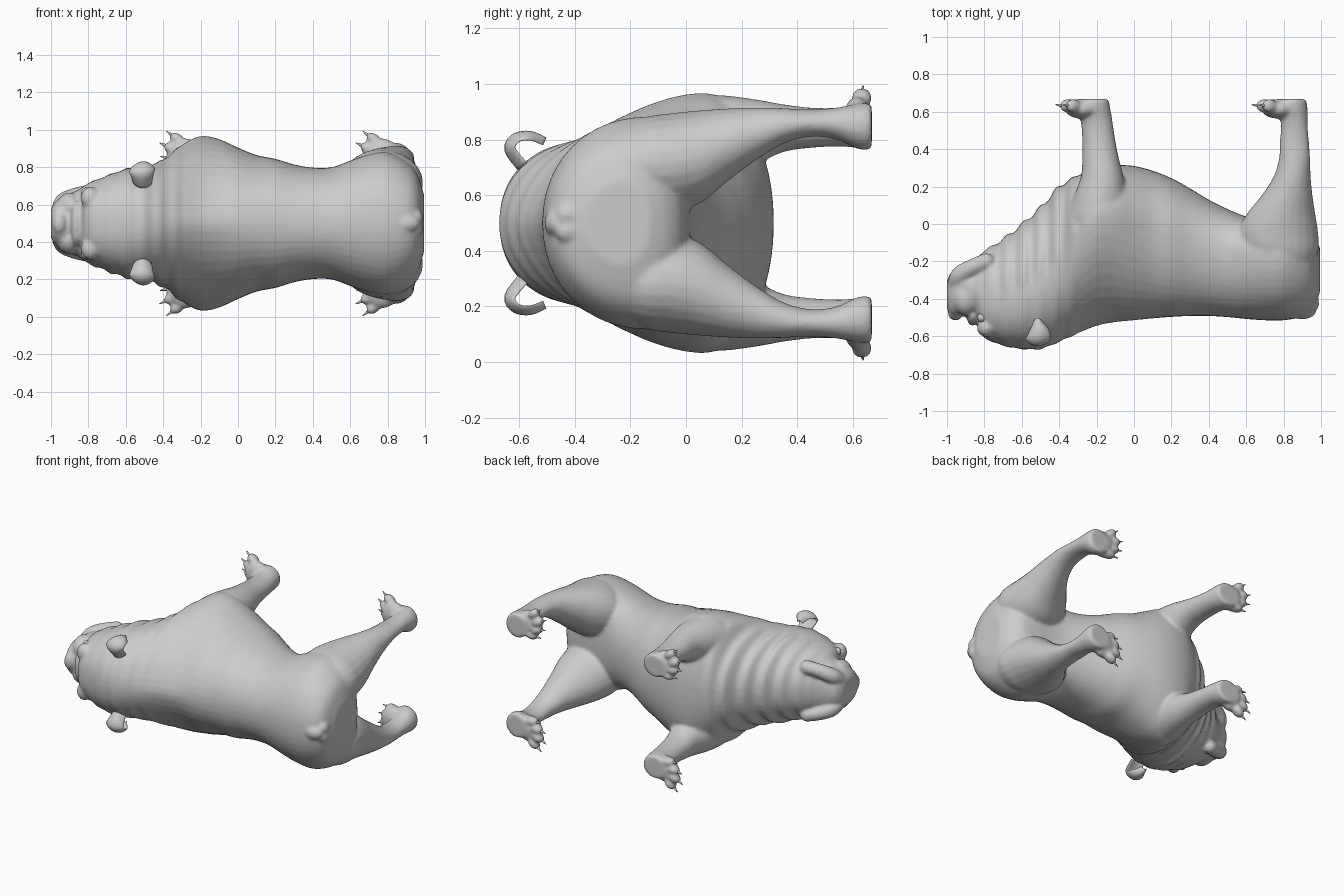
import bpy, bmesh, math
from mathutils import Vector, Matrix

if "Cube" in bpy.data.objects:
    bpy.data.objects.remove(bpy.data.objects["Cube"])

# The dog lies on its side: head at -x, back at -y, feet at +y, mirrored about z = 0.5
MID = 0.5


def spline(rows, sub):
    """Catmull-Rom through rows of numbers."""
    out = []
    for i in range(len(rows) - 1):
        a, b = rows[max(i - 1, 0)], rows[i]
        c, d = rows[i + 1], rows[min(i + 2, len(rows) - 1)]
        for k in range(sub):
            t = k / sub
            out.append([0.5 * (2 * q + (r - p) * t + (2 * p - 5 * q + 4 * r - s) * t * t
                               + (3 * q - p - 3 * r + s) * t ** 3)
                        for p, q, r, s in zip(a, b, c, d)])
    out.append(list(rows[-1]))
    return out


def loft(bm, rings):
    loops = [[bm.verts.new(p) for p in ring] for ring in rings]
    n = len(loops[0])
    faces = []
    for a, b in zip(loops, loops[1:]):
        for i in range(n):
            faces.append(bm.faces.new((a[i], a[(i + 1) % n], b[(i + 1) % n], b[i])))
    faces += [bm.faces.new(loops[0][::-1]), bm.faces.new(loops[-1])]
    bmesh.ops.recalc_face_normals(bm, faces=faces)


def ball(bm, loc, size, rot=0):
    m = Matrix.Translation(loc) @ Matrix.Rotation(rot, 4, 'Y') @ Matrix.Diagonal((*size, 1))
    bmesh.ops.create_uvsphere(bm, u_segments=20, v_segments=12, radius=1, matrix=m)


def power(v, e):
    return math.copysign(abs(v) ** e, v)


def finish(bm, name):
    me = bpy.data.meshes.new(name)
    bm.to_mesh(me)
    bm.free()
    me.polygons.foreach_set("use_smooth", [True] * len(me.polygons))
    ob = bpy.data.objects.new(name, me)
    bpy.context.collection.objects.link(ob)
    return ob


body, claws, eyes, ears = (bmesh.new() for _ in range(4))

# Trunk and head: x, back y, widest y, belly y, half width, roundness of the back
TRUNK = [
    (-1.00, -.45, -.37, -.30, .08, 2.2), (-.97, -.50, -.36, -.25, .12, 2.2),
    (-.90, -.49, -.34, -.22, .16, 2.2), (-.85, -.50, -.36, -.19, .18, 2.2),
    (-.81, -.60, -.38, -.15, .21, 2.3), (-.70, -.65, -.38, -.08, .255, 2.3),
    (-.60, -.668, -.36, 0.0, .29, 2.2), (-.50, -.668, -.30, .09, .305, 2.1),
    (-.40, -.63, -.20, .20, .34, 1.9), (-.30, -.585, -.05, .26, .42, 1.7),
    (-.20, -.545, .05, .30, .467, 1.65), (-.10, -.525, .05, .315, .45, 1.7),
    (0.0, -.515, .02, .31, .405, 1.9), (.10, -.505, -.02, .285, .365, 2.0),
    (.20, -.497, -.06, .245, .345, 2.1), (.30, -.492, -.10, .19, .315, 2.1),
    (.40, -.492, -.13, .13, .298, 2.1), (.50, -.498, -.15, .08, .30, 2.1),
    (.60, -.508, -.15, .04, .335, 2.1), (.70, -.515, -.14, .02, .37, 2.1),
    (.80, -.515, -.14, .01, .38, 2.1), (.90, -.495, -.16, -.01, .33, 2.1),
    (.96, -.45, -.19, -.06, .26, 2.1), (.995, -.36, -.23, -.13, .15, 2.0)]
rings = []
for x, y0, ym, y1, w, e in spline(TRUNK, 6):
    # loose skin folds around the throat and neck
    fade = max(0, 1 - abs((x + .56) / .30) ** 4)
    fold = .016 * fade * math.sin(x * 2 * math.pi / .088)
    ring = []
    for i in range(48):
        a = 2 * math.pi * i / 48
        s, c = math.sin(a), math.cos(a)
        n = e if s < 0 else 2.15
        k = 1 + fold * (2.2 if s > 0 else .6)
        y = ym + (ym - y0 if s < 0 else y1 - ym) * power(s, 2 / n) * k
        ring.append((x, y, MID + w * power(c, 2 / n) * k))
    rings.append(ring)
loft(body, rings)

# Limbs: y, front x, back x, inner and outer distance from the mirror plane
FRONT_LEG = [
    (-.12, -.32, -.06, .15, .36), (0, -.36, -.02, .12, .45), (.12, -.33, -.03, .15, .46),
    (.25, -.285, -.055, .21, .445), (.35, -.277, -.08, .255, .427), (.45, -.277, -.10, .27, .415),
    (.55, -.285, -.115, .275, .415), (.62, -.31, -.127, .27, .43), (.668, -.31, -.135, .275, .43)]
HIND_LEG = [
    (-.28, .65, .93, .08, .33), (-.15, .57, .985, .05, .38), (-.05, .55, .985, .04, .395),
    (.05, .60, .97, .07, .405), (.15, .68, .955, .15, .412), (.25, .745, .945, .225, .415),
    (.35, .775, .942, .285, .413), (.45, .78, .935, .31, .408), (.54, .785, .928, .30, .415),
    (.62, .76, .928, .265, .43), (.668, .76, .92, .265, .43)]
TOES = [(-.105, .085), (-.135, .035), (-.125, -.02), (-.09, -.065)]

for side in (-1, 1):
    def at(x, y, w):
        return Vector((x, y, MID + side * w))

    for rows, paw_x in ((FRONT_LEG, -.22), (HIND_LEG, .83)):
        rings = []
        for y, xa, xb, wa, wb in spline(rows, 4):
            rings.append([at((xa + xb) / 2 + (xb - xa) / 2 * math.cos(a), y,
                             (wa + wb) / 2 + (wb - wa) / 2 * math.sin(a))
                          for a in (2 * math.pi * i / 24 for i in range(24))])
        loft(body, rings)
        # paw, toes and claws
        ball(body, at(paw_x - .06, .615, .365), (.09, .052, .09))
        for j, (dx, dw) in enumerate(TOES):
            p = at(paw_x + dx, .632, .365 + dw)
            aim = Vector((-1, .12, side * (.75 - .28 * j))).normalized()
            ball(body, p, (.045, .037, .03), math.atan2(aim.z, -aim.x))
            m = Matrix.Translation(p + aim * .048 - Vector((0, .002, 0))) \
                @ aim.to_track_quat('Z', 'Y').to_matrix().to_4x4()
            bmesh.ops.create_cone(claws, segments=10, radius1=.012, radius2=.002,
                                  depth=.05, cap_ends=True, matrix=m)

    # hanging upper lip, cheek and brow
    for x, y, w, r in spline([(-.955, -.36, .05, .045), (-.935, -.28, .11, .05),
                              (-.87, -.235, .145, .046), (-.79, -.20, .165, .045)], 4):
        ball(body, at(x, y, w), (r, r, r))
    ball(body, at(-.90, -.40, .09), (.07, .09, .075))
    ball(body, at(-.79, -.555, .135), (.05, .05, .06))
    ball(eyes, at(-.812, -.50, .165), (.026, .026, .026))

    # folded ear: x, y, distance out, half width, thickness
    rings = []
    path = spline([(-.51, -.59, .20, .05, .018), (-.515, -.638, .265, .065, .016),
                   (-.51, -.615, .31, .065, .013), (-.505, -.56, .32, .05, .011),
                   (-.515, -.505, .30, .02, .008)], 4)
    for i, (x, y, w, hw, th) in enumerate(path):
        p, q = path[max(i - 1, 0)], path[min(i + 1, len(path) - 1)]
        t = Vector((q[1] - p[1], q[2] - p[2])).normalized()
        rings.append([at(x + hw * math.cos(a),
                         y - t.y * (th * math.sin(a) - .022 * math.cos(a) ** 2),
                         w + t.x * (th * math.sin(a) - .022 * math.cos(a) ** 2))
                      for a in (2 * math.pi * k / 20 for k in range(20))])
    loft(ears, rings)
    # tip of the stub tail
    ball(body, at(.955, -.425, .03), (.036, .045, .04))

# nose, folded bridge and tail root
ball(body, (-.955, -.475, MID), (.04, .042, .06))
ball(body, (-.865, -.49, MID), (.03, .055, .12))
ball(body, (.90, -.465, MID), (.075, .045, .05))

dog = finish(body, "body")
mod = dog.modifiers.new("blend", 'REMESH')
mod.mode = 'VOXEL'
mod.voxel_size = .011
mod.use_smooth_shade = True
mod = dog.modifiers.new("soften", 'SMOOTH')
mod.factor = .5
mod.iterations = 5
finish(claws, "claws")
finish(eyes, "eyes")
finish(ears, "ears")
